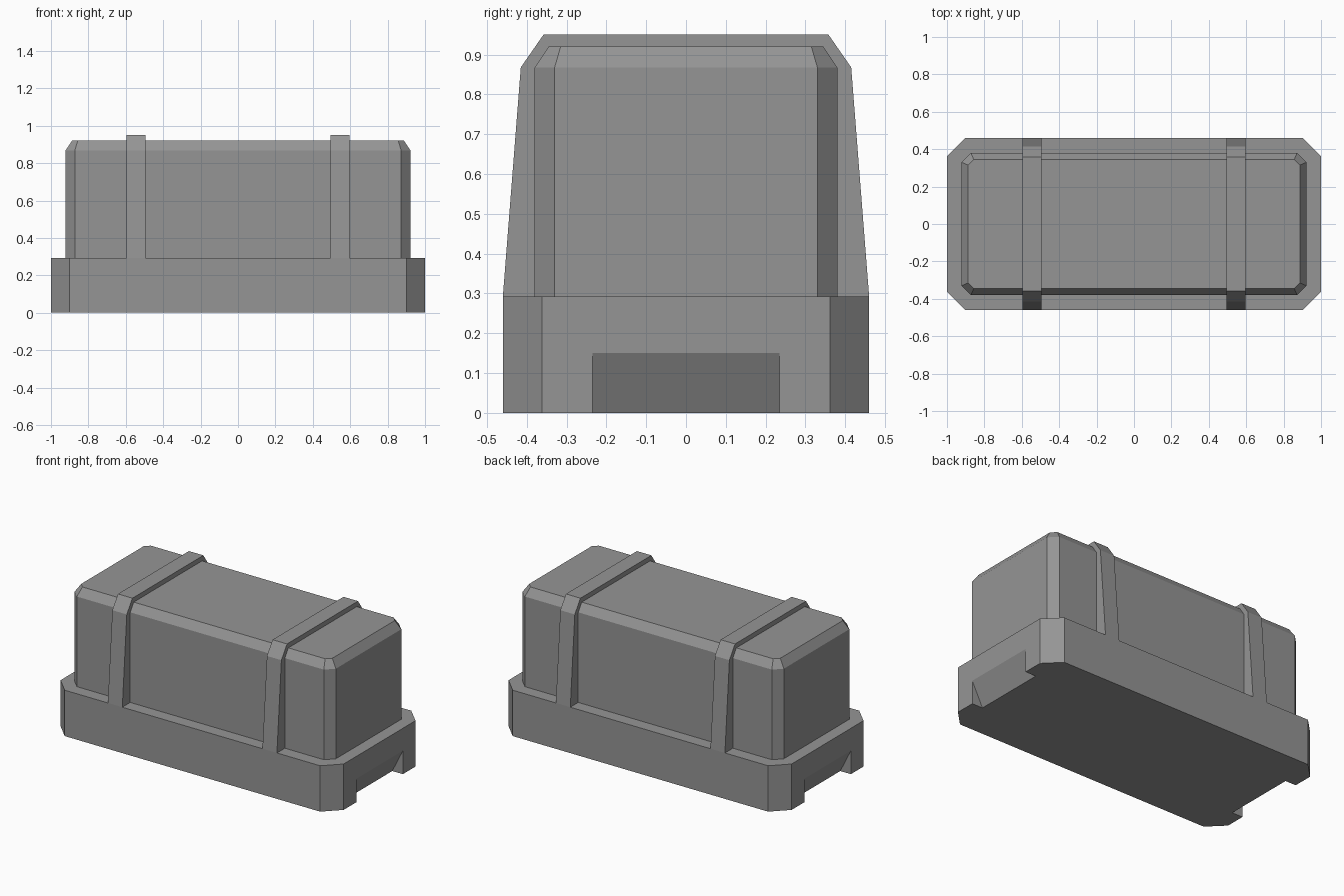
import bpy
import bmesh

if "Cube" in bpy.data.objects:
    bpy.data.objects.remove(bpy.data.objects["Cube"], do_unlink=True)

GREY = (0.3, 0.3, 0.3, 1.0)
grey = bpy.data.materials.new("crate_grey")
grey.use_nodes = True
grey.diffuse_color = GREY
grey.node_tree.nodes["Principled BSDF"].inputs["Base Color"].default_value = GREY


def loft(name, rings):
    """Solid skinned through matching rings of points, capped at both ends."""
    bm = bmesh.new()
    loops = [[bm.verts.new(p) for p in ring] for ring in rings]
    n = len(loops[0])
    for a, b in zip(loops, loops[1:]):
        for i in range(n):
            j = (i + 1) % n
            bm.faces.new((a[i], a[j], b[j], b[i]))
    bm.faces.new(loops[0][::-1])
    bm.faces.new(loops[-1])
    bmesh.ops.recalc_face_normals(bm, faces=bm.faces)
    mesh = bpy.data.meshes.new(name)
    bm.to_mesh(mesh)
    bm.free()
    mesh.materials.append(grey)
    obj = bpy.data.objects.new(name, mesh)
    bpy.context.collection.objects.link(obj)
    return obj


def octagon(x, y, cut, z):
    """Rectangle of half sizes x, y with clipped corners."""
    return [(x - cut, -y, z), (x, cut - y, z), (x, y - cut, z), (x - cut, y, z),
            (cut - x, y, z), (-x, y - cut, z), (-x, cut - y, z), (cut - x, -y, z)]


# Base plinth with clipped corners
BASE_TOP = 0.293
base = loft("base", [octagon(1.0, 0.46, 0.098, z) for z in (0, BASE_TOP)])

# Sloping finger notches under both ends of the base
for side in (-1, 1):
    wedge = [(0.9, -0.05), (1.025, 0.2), (1.025, -0.05)]
    cutter = loft("notch_cutter", [[(side * x, y, z) for x, z in wedge]
                                   for y in (-0.235, 0.235)])
    cutter.hide_render = True
    mod = base.modifiers.new("notch", 'BOOLEAN')
    mod.operation = 'DIFFERENCE'
    mod.solver = 'EXACT'
    mod.object = cutter
    bpy.context.view_layer.objects.active = base
    bpy.ops.object.modifier_apply(modifier=mod.name)
    bpy.data.objects.remove(cutter, do_unlink=True)

# Upper body with bevelled top edge
loft("crate_body", [octagon(0.922, 0.38, 0.05, 0.27),
                    octagon(0.922, 0.38, 0.05, 0.868),
                    octagon(0.887, 0.345, 0.03, 0.92)])

# Tapered straps over the body
half = [(0.46, BASE_TOP), (0.415, 0.868), (0.358, 0.95)]
profile = half + [(-y, z) for y, z in reversed(half)]
for name, side in (("left_strap", 1), ("right_strap", -1)):
    loft(name, [[(side * x, y, z) for y, z in profile] for x in (0.495, 0.597)])
